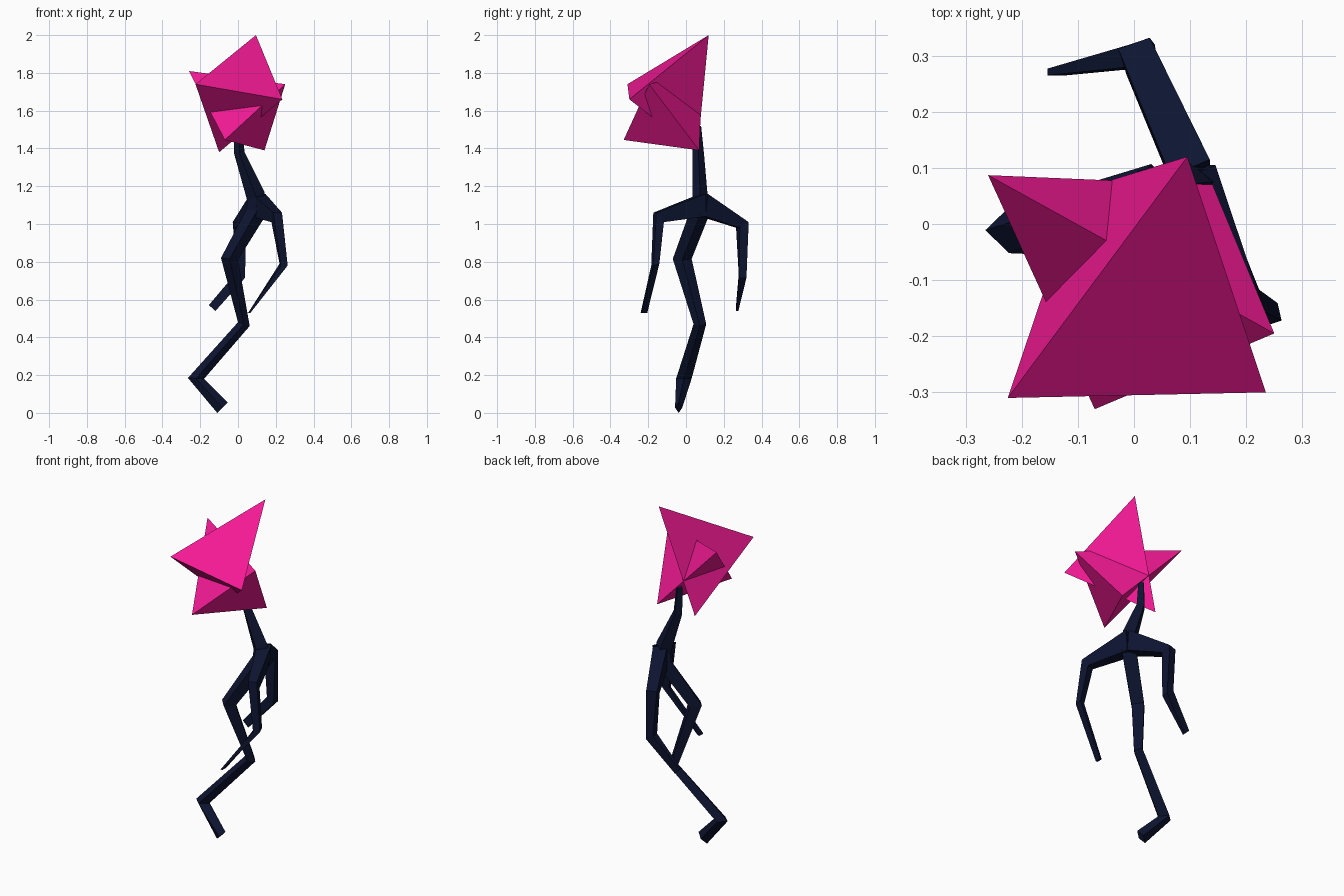
import bpy, bmesh
from mathutils import Vector as V


def material(name, color):
    m = bpy.data.materials.new(name)
    m.diffuse_color = (*color, 1)
    return m


PINK = material("hot_pink", (0.9, 0.01, 0.3))
NAVY = material("navy", (0.004, 0.007, 0.03))


def finish(name, bm, mat):
    bmesh.ops.recalc_face_normals(bm, faces=bm.faces)
    me = bpy.data.meshes.new(name)
    bm.to_mesh(me)
    bm.free()
    me.materials.append(mat)
    ob = bpy.data.objects.new(name, me)
    bpy.context.collection.objects.link(ob)
    return ob


def tetra(name, *pts):
    bm = bmesh.new()
    v = [bm.verts.new(p) for p in pts]
    for a, b, c in ((0, 1, 2), (0, 1, 3), (0, 2, 3), (1, 2, 3)):
        bm.faces.new((v[a], v[b], v[c]))
    finish(name, bm, PINK)


def diamond(p, q, w):
    m = (V(p) + V(q)) / 2
    return [V(p), m + V(w), V(q), m - V(w)]


def box(p, q, w):
    p, q, w = V(p), V(q), V(w)
    return [p + w, p - w, q - w, q + w]


def limb(name, rings):
    bm = bmesh.new()
    loops = [[bm.verts.new(p) for p in r] for r in rings]
    for a, b in zip(loops, loops[1:]):
        for i in range(4):
            j = (i + 1) % 4
            bm.faces.new((a[i], a[j], b[j], b[i]))
    bm.faces.new(loops[0])
    bm.faces.new(loops[-1])
    finish(name, bm, NAVY)


# Head: two interlocked tetrahedra
tetra("head_upper_shard", (0.095, 0.12, 2.0), (-0.225, -0.31, 1.74),
      (0.235, -0.30, 1.66), (-0.10, 0.06, 1.38))
tetra("head_lower_shard", (-0.26, 0.087, 1.81), (0.25, -0.195, 1.74),
      (-0.07, -0.33, 1.445), (0.14, 0.07, 1.39))

# Neck, torso and single leg: x/z of left and right corner, then y range
spine = [(-0.02, 1.52, 0.02, 1.52, 0.04, 0.08),
         (-0.02, 1.37, 0.035, 1.38, 0.035, 0.095),
         (0.05, 1.12, 0.14, 1.17, 0.035, 0.115),
         (0.045, 1.08, 0.15, 1.05, 0.02, 0.13),
         (-0.09, 0.82, 0.0, 0.81, -0.07, 0.03),
         (0.0, 0.48, 0.062, 0.46, 0.04, 0.107),
         (-0.265, 0.185, -0.18, 0.18, -0.052, 0.03),
         (-0.11, 0.0, -0.055, 0.055, -0.058, -0.02)]
limb("body_and_leg", [diamond((xl, (y0 + y1) / 2, zl), (xr, (y0 + y1) / 2, zr),
                              (0, (y1 - y0) / 2, 0))
                      for xl, zl, xr, zr, y0, y1 in spine])

# Arms: upper/outer edge, lower/inner edge, half width
limb("front_arm", [
    box((0.11, 0.09, 1.16), (0.10, 0.09, 1.04), (0.035, 0.015, 0)),
    box((0.21, -0.165, 1.06), (0.20, -0.125, 1.01), (0.023, 0.008, 0)),
    box((0.245, -0.178, 0.78), (0.238, -0.147, 0.79), (0.018, 0.006, 0)),
    box((0.06, -0.24, 0.53), (0.06, -0.205, 0.53), (0.006, 0, 0))])
limb("rear_arm", [
    box((0.10, 0.10, 1.16), (0.10, 0.09, 1.04), (0.035, 0.015, 0)),
    box((0.0, 0.322, 1.01), (0.015, 0.275, 0.98), (0.028, 0.01, 0)),
    box((0.015, 0.32, 0.73), (0.015, 0.28, 0.73), (0.022, 0, -0.015)),
    box((-0.137, 0.277, 0.555), (-0.137, 0.265, 0.555), (0.017, 0, -0.016))])
